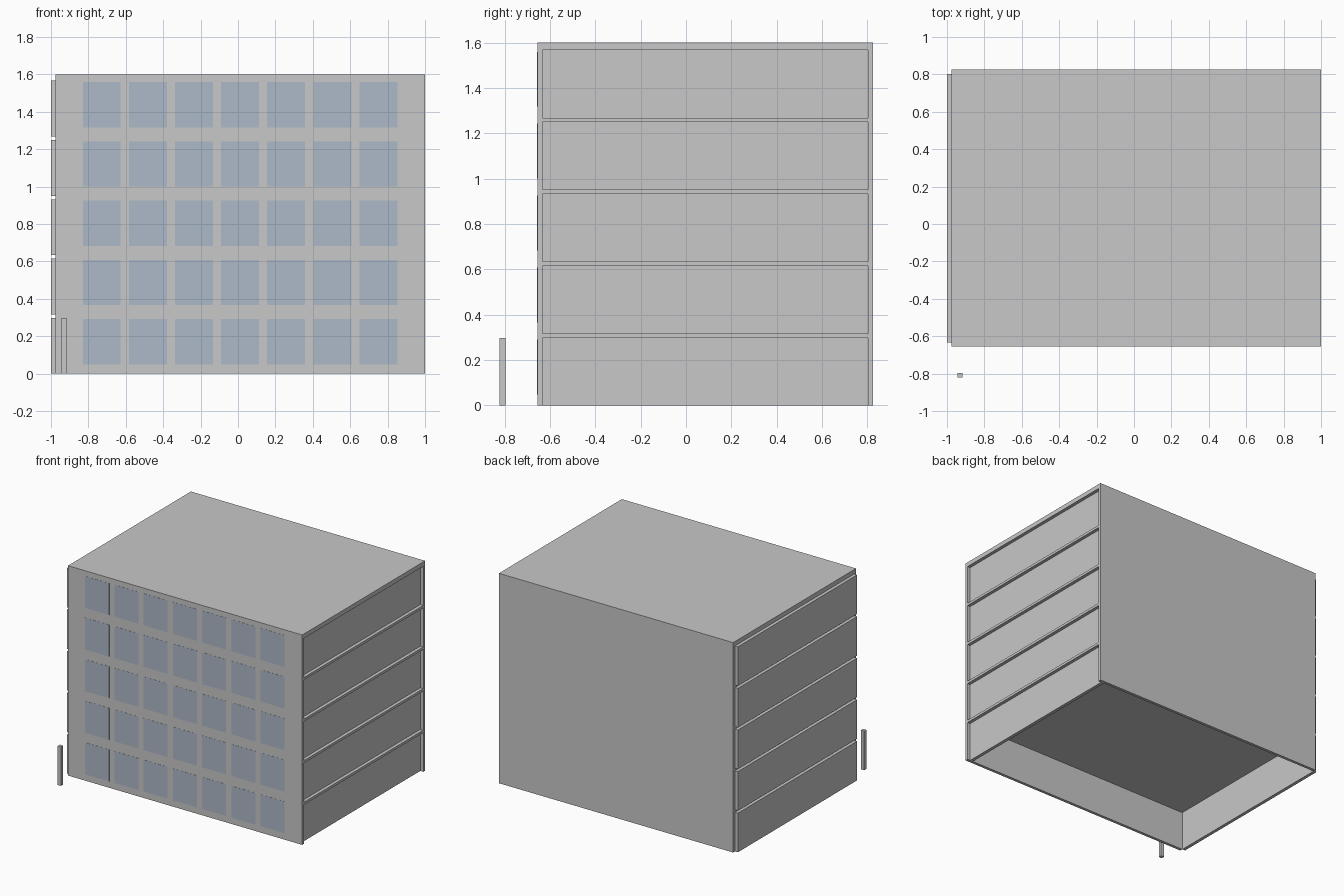
import bpy
import bmesh
from mathutils import Vector

cube = bpy.data.objects.get("Cube")
if cube:
    bpy.data.objects.remove(cube, do_unlink=True)


def material(name, colour):
    mat = bpy.data.materials.new(name)
    mat.use_nodes = True
    mat.diffuse_color = colour
    mat.node_tree.nodes["Principled BSDF"].inputs["Base Color"].default_value = colour
    return mat


CONCRETE = material("pale grey concrete", (0.578, 0.578, 0.578, 1))
GLASS = material("blue grey glass", (0.418, 0.485, 0.578, 1))


def box(name, x, y, z, mat=CONCRETE):
    """Box from (min, max) pairs along each axis."""
    low, high = Vector((x[0], y[0], z[0])), Vector((x[1], y[1], z[1]))
    bm = bmesh.new()
    bmesh.ops.create_cube(bm, size=1)
    for v in bm.verts:
        v.co = (low + high) / 2 + v.co * (high - low)
    mesh = bpy.data.meshes.new(name)
    bm.to_mesh(mesh)
    bm.free()
    mesh.materials.append(mat)
    obj = bpy.data.objects.new(name, mesh)
    bpy.context.collection.objects.link(obj)
    return obj


LEFT, RIGHT = -0.975, 1.0
FRONT, BACK = -0.655, 0.825
HEIGHT, WALL = 1.6, 0.022
STOREYS, STOREY, PANEL = 5, 0.317, 0.298
COLUMNS, PITCH = 7, 0.2465

# Front and back walls
box("front_wall", (LEFT, RIGHT), (FRONT, FRONT + WALL), (0, HEIGHT))
box("back_wall", (LEFT, RIGHT), (BACK - WALL, BACK), (0, HEIGHT))

inside = (FRONT + WALL, BACK - WALL)
for i in range(STOREYS):
    base = i * STOREY
    # Side panels: one stands proud of the slabs, the other is recessed
    box(f"outer_side_panel_{i + 1}", (-1, LEFT), inside, (base, base + PANEL))
    box(f"recessed_side_panel_{i + 1}", (0.95, 0.975), inside, (base, base + PANEL))
    # Floor slabs, the last one being the roof
    top = HEIGHT if i == STOREYS - 1 else base + STOREY
    name = "roof" if i == STOREYS - 1 else f"floor_slab_{i + 1}"
    box(name, (LEFT, RIGHT), inside, (base + PANEL, top))
    # Window panes
    for j in range(COLUMNS):
        x = -0.83 + j * PITCH
        z = base + 0.049
        box(f"window_{i + 1}_{j + 1}", (x, x + 0.203),
            (FRONT - 0.001, FRONT + 0.004), (z, z + 0.242), GLASS)

# Free-standing post in front
box("post", (-0.945, -0.918), (-0.822, -0.796), (0, PANEL))
